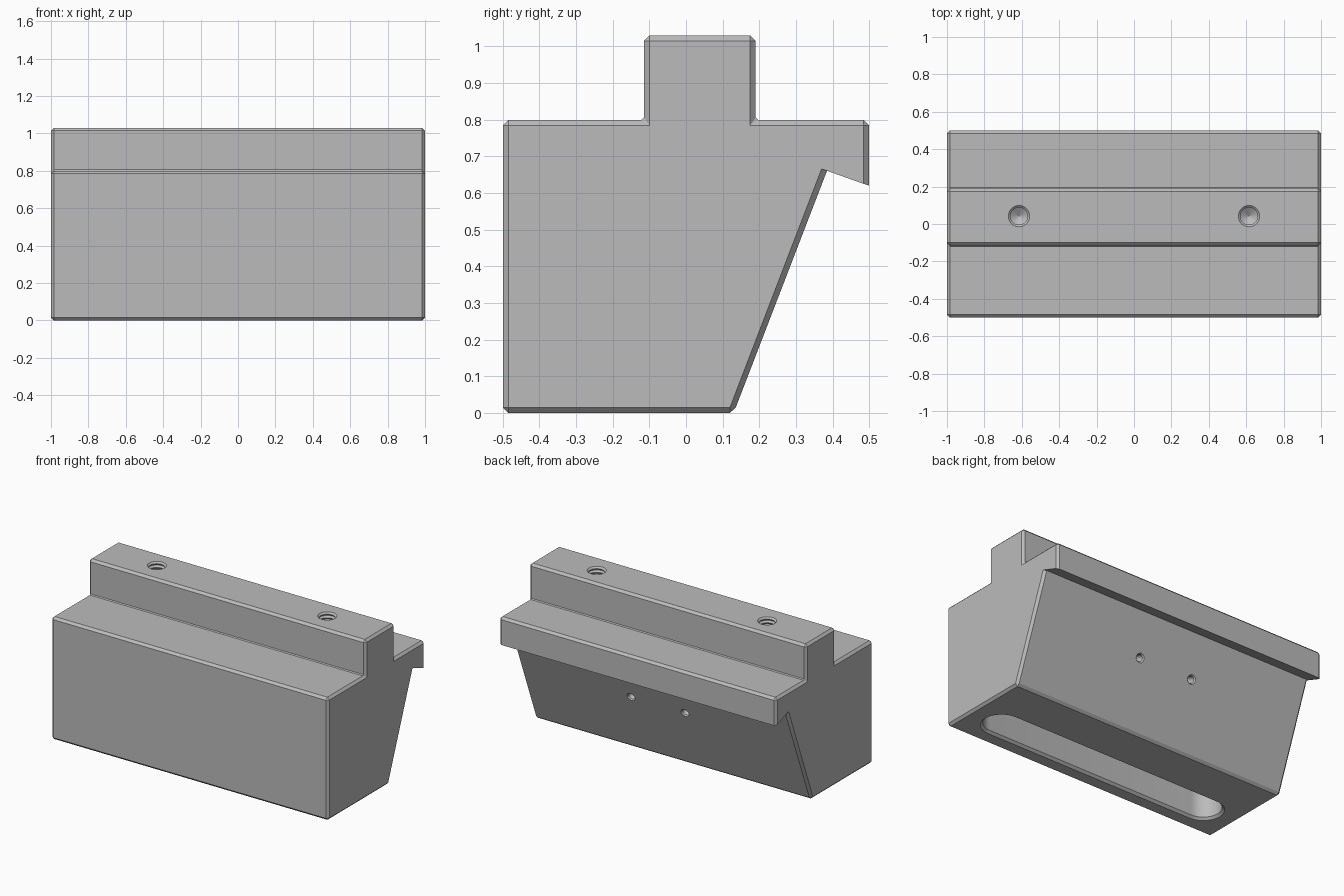
import bpy, bmesh, math
from mathutils import Vector, Matrix

cube = bpy.data.objects.get("Cube")
if cube:
    bpy.data.objects.remove(cube, do_unlink=True)

# Single plain metal colour
metal = bpy.data.materials.new("plain_grey_metal")
metal.use_nodes = True
GREY = (0.5, 0.5, 0.5, 1)
metal.diffuse_color = GREY
metal.node_tree.nodes["Principled BSDF"].inputs["Base Color"].default_value = GREY

C = 0.015  # chamfer size


def make_object(name, bm):
    bmesh.ops.remove_doubles(bm, verts=bm.verts, dist=1e-5)
    bmesh.ops.recalc_face_normals(bm, faces=bm.faces)
    mesh = bpy.data.meshes.new(name)
    bm.to_mesh(mesh)
    bm.free()
    mesh.materials.append(metal)
    obj = bpy.data.objects.new(name, mesh)
    bpy.context.collection.objects.link(obj)
    return obj


def skin(bm, loops):
    """Join closed point loops with faces and cap both ends."""
    rings = [[bm.verts.new(p) for p in loop] for loop in loops]
    n = len(rings[0])
    for a, b in zip(rings, rings[1:]):
        for i in range(n):
            j = (i + 1) % n
            bm.faces.new((a[i], a[j], b[j], b[i]))
    bm.faces.new(rings[0])
    bm.faces.new(rings[-1])


def lathe(name, profile, matrix, sides=32):
    """Cutter turned about its z axis; the profile is (radius, height)."""
    bm = bmesh.new()
    skin(bm, [[matrix @ Vector((r * math.cos(2 * math.pi * k / sides),
                                r * math.sin(2 * math.pi * k / sides), z))
               for k in range(sides)] for r, z in profile])
    return make_object(name, bm)


def slot(name, x, y, levels, sides=16):
    """Rounded slot cutter; levels are (radius, height)."""
    loops = []
    for r, z in levels:
        loop = []
        for side in (1, -1):
            for k in range(sides + 1):
                a = math.pi * (k / sides - 0.5 * side)
                loop.append((side * x + r * math.cos(a), y + r * math.sin(a), z))
        loops.append(loop)
    bm = bmesh.new()
    skin(bm, loops)
    return make_object(name, bm)


# Body cross-section: end-cap corner, then the wall points it joins to
S = 0.006  # small relief in the inner corners
section = [
    ((-0.485, 0.015), [(-0.5, C), (-0.5 + C, 0)]),
    ((0.12, 0.015), [(0.12, 0), (0.136, C)]),
    ((0.37, 0.666), [(0.385, 0.661)]),
    ((0.485, 0.625), [(0.5, 0.62)]),
    ((0.485, 0.785), [(0.5, 0.8 - C), (0.5 - C, 0.8)]),
    ((0.175, 0.785), [(0.19 + S, 0.8), (0.19, 0.8 + S)]),
    ((0.175, 1.015), [(0.19, 1.03 - C), (0.19 - C, 1.03)]),
    ((-0.1, 1.015), [(-0.115 + C, 1.03), (-0.115, 1.03 - C)]),
    ((-0.1, 0.785), [(-0.115, 0.8 + S), (-0.115 - S, 0.8)]),
    ((-0.485, 0.785), [(-0.5 + C, 0.8), (-0.5, 0.8 - C)]),
]
bm = bmesh.new()
walls = {}
for s in (1, -1):
    cap = [bm.verts.new((s, *p)) for p, _ in section]
    outer = [[bm.verts.new((s * (1 - C), *q)) for q in qs] for _, qs in section]
    bm.faces.new(cap)
    for i, group in enumerate(outer):
        j = (i + 1) % len(outer)
        bm.faces.new((cap[i], cap[j], outer[j][0], group[-1]))
        if len(group) == 2:
            bm.faces.new((cap[i], group[1], group[0]))
    walls[s] = [v for group in outer for v in group]
n = len(walls[1])
for i in range(n):
    j = (i + 1) % n
    bm.faces.new((walls[1][i], walls[1][j], walls[-1][j], walls[-1][i]))
body = make_object("clamp_block", bm)

cutters = []

# Long rounded pocket in the underside, with a chamfered rim
cutters.append(slot("underside_slot", 0.765, -0.285,
                    [(0.14, -0.015), (0.11, 0.015), (0.11, 0.4)]))

# Threaded bolt holes in the top rail
PITCH = 0.024
thread = [(0.057, 0.02), (0.057, 0)]
for k in range(11):
    z = -k * PITCH
    thread += [(0.046, z - PITCH * 0.4), (0.046, z - PITCH * 0.5),
               (0.057, z - PITCH * 0.9), (0.057, z - PITCH)]
thread += [(0.046, thread[-1][1] - 0.01), (0.046, thread[-1][1] - 0.05),
           (0.0008, thread[-1][1] - 0.08)]
for x in (-0.615, 0.615):
    cutters.append(lathe("bolt_hole", thread, Matrix.Translation((x, 0.042, 1.03))))

# Small holes square to the sloping back face
slope = Vector((0, 0.646, -0.249)).normalized()
turn = slope.to_track_quat('Z', 'Y').to_matrix().to_4x4()
for x in (-0.195, 0.195):
    place = Matrix.Translation((x, 0.136 + (0.41 - C) * 0.249 / 0.646, 0.41)) @ turn
    cutters.append(lathe("pin_hole", [(0.036, 0.008), (0.022, -0.008),
                                      (0.022, -0.12), (0.0008, -0.135)], place, 24))

# Cut every recess into the block
bpy.ops.object.select_all(action='DESELECT')
bpy.context.view_layer.objects.active = body
body.select_set(True)
for cutter in cutters:
    cutter.hide_render = True
    mod = body.modifiers.new("cut", 'BOOLEAN')
    mod.operation = 'DIFFERENCE'
    mod.solver = 'EXACT'
    mod.object = cutter
    bpy.ops.object.modifier_apply(modifier=mod.name)
for cutter in cutters:
    bpy.data.objects.remove(cutter, do_unlink=True)

bpy.ops.object.shade_smooth_by_angle(angle=math.radians(25))
